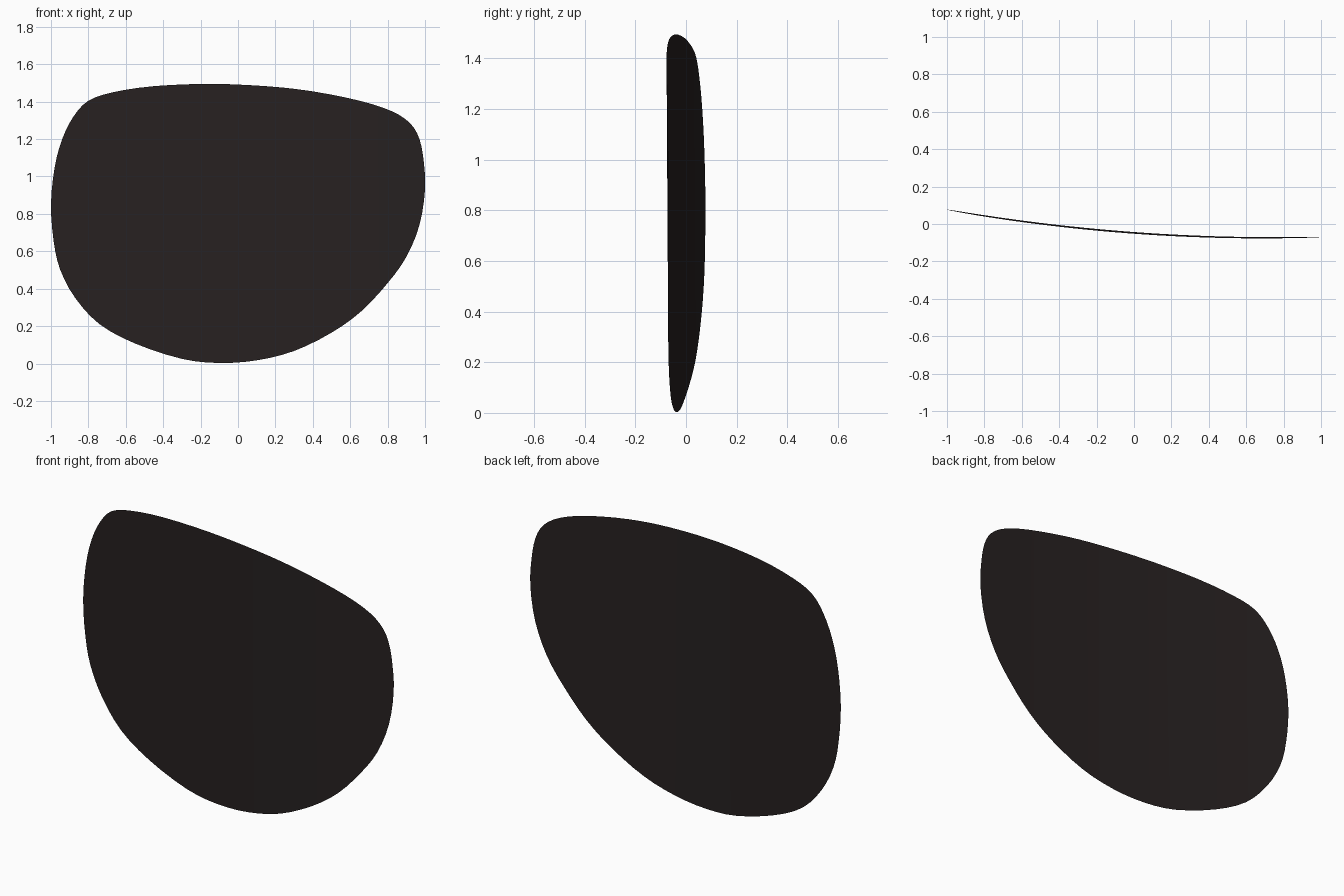
import bpy, bmesh
from mathutils import Vector

if "Cube" in bpy.data.objects:
    bpy.data.objects.remove(bpy.data.objects["Cube"])

# Lens outline seen from the front (x, z)
OUTLINE = [
    (-1.0, 0.85), (-0.985, 0.65), (-0.95, 0.50), (-0.87, 0.35), (-0.74, 0.21),
    (-0.55, 0.107), (-0.30, 0.025), (-0.10, 0.003), (0.10, 0.017), (0.30, 0.067),
    (0.50, 0.165), (0.66, 0.28), (0.80, 0.43), (0.90, 0.57), (0.97, 0.74),
    (1.0, 0.93), (0.993, 1.08), (0.97, 1.20), (0.92, 1.285), (0.82, 1.35),
    (0.65, 1.405), (0.40, 1.455), (0.15, 1.483), (-0.15, 1.495), (-0.45, 1.483),
    (-0.67, 1.45), (-0.80, 1.405), (-0.88, 1.32), (-0.94, 1.20), (-0.98, 1.05)]


def smooth_loop(points, steps):
    """Closed Catmull-Rom curve through the points."""
    pts = [Vector(p) for p in points]
    n, out = len(pts), []
    for i in range(n):
        a, b, c, d = (pts[(i + k - 1) % n] for k in range(4))
        for s in range(steps):
            t = s / steps
            out.append(0.5 * (2 * b + (c - a) * t + (2 * a - 5 * b + 4 * c - d) * t ** 2
                              + (3 * b - a - 3 * c + d) * t ** 3))
    return out


def bend(x, z):
    """Wraparound curve with a slight backward lean."""
    return -0.073 + 0.052 * (x - 0.7) ** 2 - 0.006 * (z - 0.75)


# Flat lens sheet, cut into vertical strips and then bent
bm = bmesh.new()
bm.faces.new([bm.verts.new((p.x, 0, p.y)) for p in smooth_loop(OUTLINE, 3)])
for i in range(1, 32):
    bmesh.ops.bisect_plane(bm, geom=bm.verts[:] + bm.edges[:] + bm.faces[:],
                           plane_co=(-1 + i / 16, 0, 0), plane_no=(1, 0, 0))
for v in bm.verts:
    v.co.y = bend(v.co.x, v.co.z)
for f in bm.faces:
    f.smooth = True
bm.normal_update()

mesh = bpy.data.meshes.new("lens")
bm.to_mesh(mesh)
bm.free()
lens = bpy.data.objects.new("lens", mesh)
bpy.context.collection.objects.link(lens)

# Dark tint
tint = bpy.data.materials.new("dark_tint")
tint.diffuse_color = (0.02, 0.015, 0.015, 1)
tint.use_nodes = True
tint.node_tree.nodes["Principled BSDF"].inputs["Base Color"].default_value = tint.diffuse_color
mesh.materials.append(tint)
